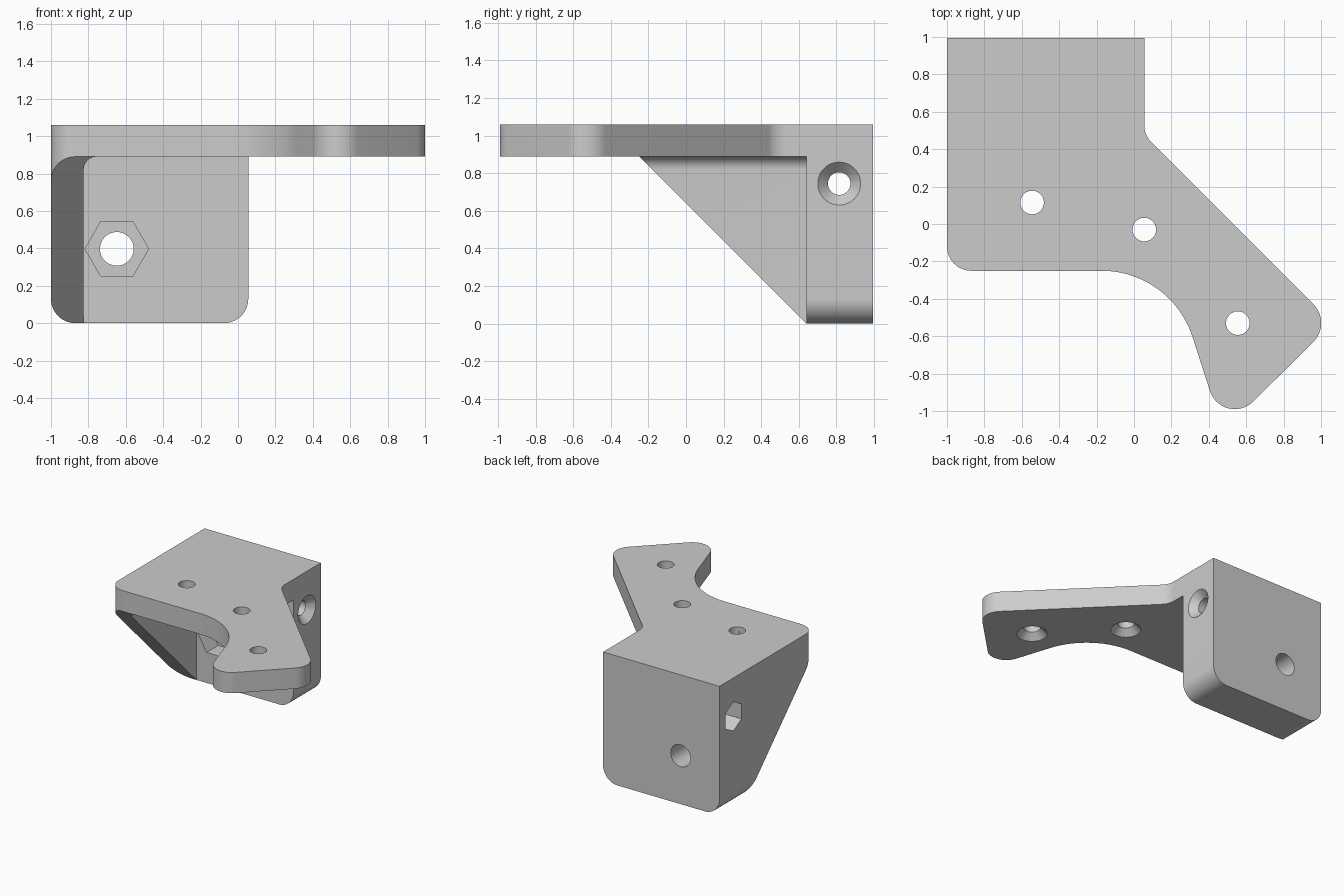
import bpy, bmesh, math
from mathutils import Vector

if "Cube" in bpy.data.objects:
    bpy.data.objects.remove(bpy.data.objects["Cube"], do_unlink=True)

grey = bpy.data.materials.new("plain grey")
grey.use_nodes = True
colour = (0.6, 0.6, 0.6, 1)
grey.diffuse_color = colour
grey.node_tree.nodes["Principled BSDF"].inputs["Base Color"].default_value = colour

PLACE = {"x": lambda u, v, d: (d, u, v),
         "y": lambda u, v, d: (u, d, v),
         "z": lambda u, v, d: (u, v, d)}


def rounded(corners, steps=14):
    """Outline from (u, v, radius) corners, each replaced by a tangent arc."""
    out = []
    for i, (u, v, r) in enumerate(corners):
        p = Vector((u, v))
        if not r:
            out.append(p)
            continue
        a = (Vector(corners[i - 1][:2]) - p).normalized()
        b = (Vector(corners[(i + 1) % len(corners)][:2]) - p).normalized()
        half = a.angle(b) / 2
        centre = p + (a + b).normalized() * r / math.sin(half)
        start = p + a * r / math.tan(half) - centre
        end = p + b * r / math.tan(half) - centre
        sweep = math.atan2(start.cross(end), start.dot(end))
        for k in range(steps + 1):
            t = sweep * k / steps
            c, s = math.cos(t), math.sin(t)
            out.append(centre + Vector((start.x * c - start.y * s,
                                        start.x * s + start.y * c)))
    return out


def ring(u, v, r, n=48, turn=0.0):
    return [Vector((u + r * math.cos(turn + math.tau * i / n),
                    v + r * math.sin(turn + math.tau * i / n))) for i in range(n)]


def prism(name, outline, axis, near, far, far_outline=None):
    """Solid between an outline at near and the same or another one at far."""
    bm = bmesh.new()
    put = PLACE[axis]
    low = [bm.verts.new(put(p.x, p.y, near)) for p in outline]
    high = [bm.verts.new(put(p.x, p.y, far)) for p in far_outline or outline]
    bm.faces.new(low)
    bm.faces.new(high)
    for i in range(len(low)):
        bm.faces.new((low[i - 1], low[i], high[i], high[i - 1]))
    bmesh.ops.recalc_face_normals(bm, faces=bm.faces)
    mesh = bpy.data.meshes.new(name)
    bm.to_mesh(mesh)
    bm.free()
    mesh.materials.append(grey)
    obj = bpy.data.objects.new(name, mesh)
    bpy.context.collection.objects.link(obj)
    return obj


def combine(target, tool, operation):
    bpy.context.view_layer.objects.active = target
    mod = target.modifiers.new("combine", "BOOLEAN")
    mod.operation, mod.solver, mod.object = operation, "EXACT", tool
    bpy.ops.object.modifier_apply(modifier=mod.name)
    bpy.data.objects.remove(tool, do_unlink=True)


TOP, UNDER = 1.06, 0.89
LEFT, RIGHT = -1.0, 0.055
FRONT, WALL, BACK = -0.25, 0.64, 0.995

# Top plate with its angled arm
plate_outline = rounded([
    (LEFT, BACK, 0), (RIGHT, BACK, 0), (RIGHT, 0.475, 0.13),
    (1.06, -0.53, 0.142), (0.476, -1.11, 0.14), (0.199, FRONT, 0.51),
    (LEFT, FRONT, 0.13)])
bracket = prism("bracket", plate_outline, "z", UNDER, TOP)

# Thick back block with rounded lower corners
block_outline = rounded([(LEFT, 0, 0.13), (RIGHT, 0, 0.13),
                         (RIGHT, TOP, 0), (LEFT, TOP, 0)])
combine(bracket, prism("back_block", block_outline, "y", WALL, BACK), "UNION")

# Side gusset, filleted under the plate and cut to a slope
gusset_outline = rounded([(LEFT, 0, 0.13), (-0.825, 0, 0), (-0.825, UNDER, 0.068),
                          (-0.7, UNDER, 0), (-0.7, 0.95, 0), (LEFT, 0.95, 0)])
gusset = prism("gusset", gusset_outline, "y", -0.5, 0.8)
slope = [Vector(p) for p in ((FRONT - 0.06, 0.95), (WALL, 0), (0.75, 0), (0.75, 0.95))]
combine(gusset, prism("slope", slope, "x", -1.2, 0), "INTERSECT")
combine(gusset, prism("corner", plate_outline, "z", -0.2, 1.2), "INTERSECT")
combine(bracket, gusset, "UNION")


def cut(outline, axis, near, far, far_outline=None):
    combine(bracket, prism("cutter", outline, axis, near, far, far_outline), "DIFFERENCE")


# Plate holes, countersunk from below
for x, y in ((-0.545, 0.115), (0.055, -0.03), (0.555, -0.53)):
    cut(ring(x, y, 0.063), "z", 0.8, 1.2)
    cut(ring(x, y, 0.124), "z", UNDER - 0.01, UNDER + 0.052, ring(x, y, 0.062))

# Cross hole: countersunk on the left end, nut pocket on the right end
y, z = 0.815, 0.745
cut(ring(y, z, 0.06), "x", -1.1, 0.2)
cut(ring(y, z, 0.124), "x", RIGHT + 0.01, RIGHT - 0.055, ring(y, z, 0.059))
cut(ring(y, z, 0.12, 6, math.pi / 2), "x", -1.1, -0.8)

# Through hole in the block with a nut pocket at the front
x, z = -0.648, 0.397
cut(ring(x, z, 0.09), "y", 0.5, 1.1)
cut(ring(x, z, 0.17, 6), "y", 0.5, 0.79)

bpy.ops.object.select_all(action="DESELECT")
bracket.select_set(True)
bpy.context.view_layer.objects.active = bracket
bpy.ops.object.shade_smooth_by_angle(angle=math.radians(30))
